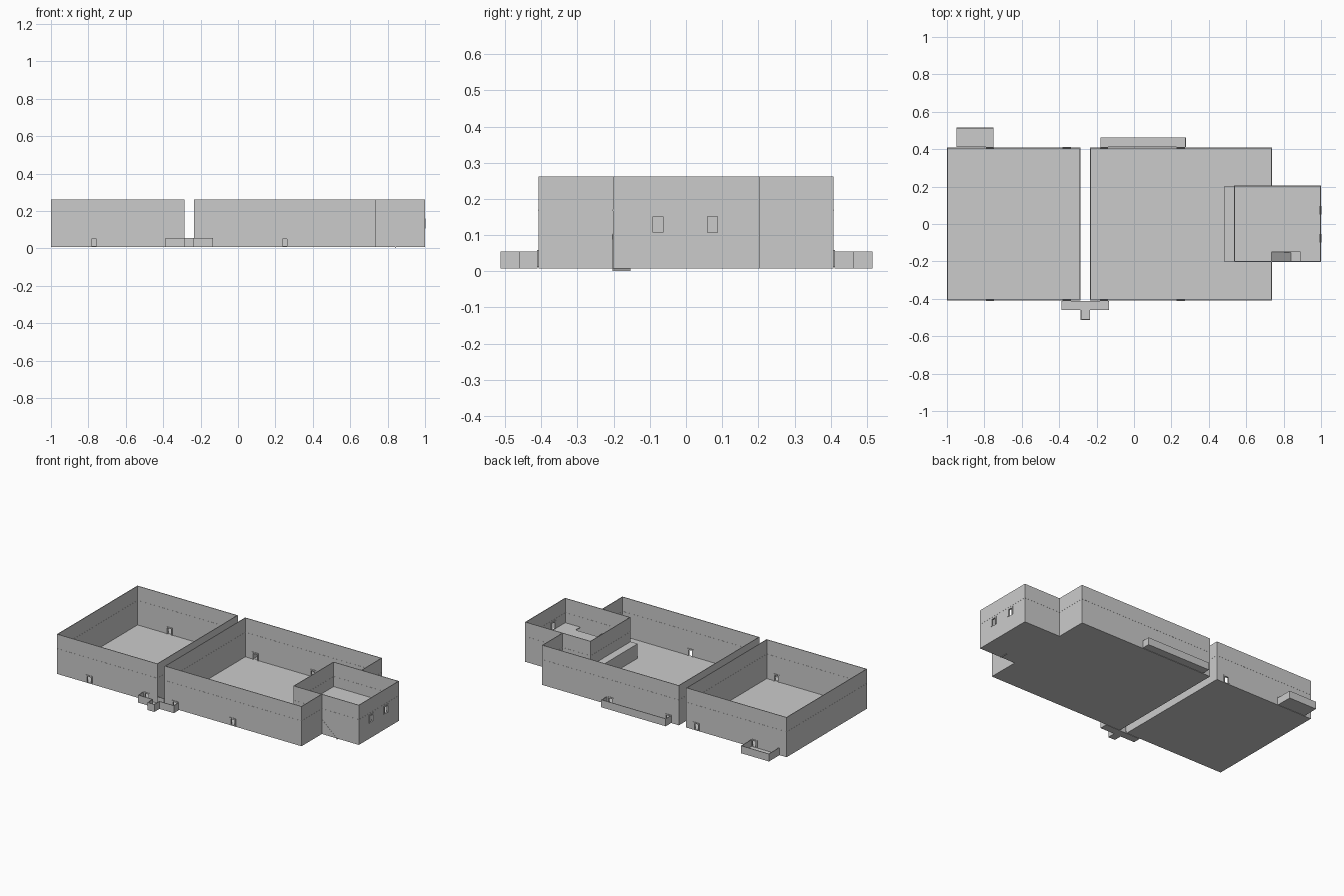
import bpy, bmesh
from mathutils import Vector

if "Cube" in bpy.data.objects:
    bpy.data.objects.remove(bpy.data.objects["Cube"])

T = 0.004          # wall thickness
Z0, Z1 = 0.008, 0.262
MEZZ = 0.105       # upper floor level


def make(name, boxes):
    """One object from a list of (x0, x1, y0, y1, z0, z1) boxes."""
    bm = bmesh.new()
    for x0, x1, y0, y1, z0, z1 in boxes:
        if x1 - x0 < 1e-5 or y1 - y0 < 1e-5 or z1 - z0 < 1e-5:
            continue
        vs = bmesh.ops.create_cube(bm, size=1)['verts']
        for v in vs:
            v.co = Vector((x0 + (v.co.x + .5) * (x1 - x0),
                           y0 + (v.co.y + .5) * (y1 - y0),
                           z0 + (v.co.z + .5) * (z1 - z0)))
    me = bpy.data.meshes.new(name)
    bm.to_mesh(me)
    bm.free()
    ob = bpy.data.objects.new(name, me)
    bpy.context.collection.objects.link(ob)
    return ob


def span(axis, at, a, b, z0, z1, t=T):
    """Box running from a to b along an axis, centred on 'at' across it."""
    if axis == 'x':
        return (a, b, at - t / 2, at + t / 2, z0, z1)
    return (at - t / 2, at + t / 2, a, b, z0, z1)


def wall(name, axis, at, a, b, z0=Z0, z1=Z1, doors=(), w=0.026, h=0.038, sill=0.012):
    """Straight wall with framed door openings at the given positions."""
    boxes, frames, p = [], [], a
    for d in sorted(doors):
        l, r = d - w / 2, d + w / 2
        top = sill + h
        boxes += [span(axis, at, p, l, z0, z1),
                  span(axis, at, l, r, z0, sill),
                  span(axis, at, l, r, top, z1)]
        frames += [span(axis, at, l - .009, l, sill, top + .008, .011),
                   span(axis, at, r, r + .009, sill, top + .008, .011),
                   span(axis, at, l, r, top, top + .008, .011)]
        p = r
    boxes.append(span(axis, at, p, b, z0, z1))
    make(name, boxes)
    if frames:
        make(name + "_door_frames", frames)
    # slim joint line running round the upper part of tall walls
    if z1 > 0.2:
        make(name + "_joint_line", [span(axis, at, a, b, .167, .170, T + .0015)])


def floor(name, x0, x1, y0, y1, z=0.012):
    make(name, [(x0, x1, y0, y1, z - .005, z)])


h = T / 2
Y = 0.408

# two large open-topped halls
for hall, x0, x1, doors in (("left_hall", -1.0, -0.287, (-.77, -.36)),
                            ("right_hall", -0.235, 0.737, (-.16, .25))):
    floor(hall + "_floor", x0, x1, -Y, Y)
    wall(hall + "_front_wall", 'x', -Y + h, x0, x1, doors=doors)
    wall(hall + "_back_wall", 'x', Y - h, x0, x1, doors=doors)
    wall(hall + "_west_wall", 'y', x0 + h, -Y, Y)
wall("left_hall_east_wall", 'y', -0.287 - h, -Y, Y)
wall("right_hall_east_wall_front", 'y', 0.737 - h, -Y, -0.202)
wall("right_hall_east_wall_back", 'y', 0.737 - h, 0.204, Y)

# two-storey annex: lower storey reaches further into the hall
A, B = -0.202, 0.204
floor("annex_ground_floor", 0.737, 1.0, A, B)
for nm, y in (("front", A + h), ("back", B - h)):
    wall("annex_lower_%s_wall" % nm, 'x', y, 0.485, 1.0, Z0, MEZZ)
    wall("annex_upper_%s_wall" % nm, 'x', y, 0.535, 1.0, MEZZ, Z1)
wall("annex_lower_west_wall", 'y', 0.485 + h, A, B, Z0, MEZZ)
wall("annex_upper_west_wall", 'y', 0.535 + h, A, B, MEZZ, Z1)
wall("annex_east_wall", 'y', 1.0 - h, A, B, doors=(-.077, .073),
     w=.028, h=.044, sill=MEZZ + .002)

# upper floor with a stairwell opening
make("annex_upper_floor", [(0.485, 1.0, -0.15, B, MEZZ - .004, MEZZ),
                           (0.485, 0.735, A, -0.15, MEZZ - .004, MEZZ),
                           (0.89, 1.0, A, -0.15, MEZZ - .004, MEZZ)])

# ramp down through the stairwell
ramp = make("stair_ramp", [(0.735, 0.845, A - .001, -0.153, 0, .006)])
for v in ramp.data.vertices:
    if v.co.x < 0.8:
        v.co.z += MEZZ - .006

# low open corridors outside the halls
C = 0.055
for nm, x0, x1, y1 in (("back_left_corridor", -.95, -.75, .515),
                       ("back_middle_corridor", -.18, .278, .463)):
    floor(nm + "_floor", x0, x1, .411, y1)
    make(nm + "_walls", [span('x', y1 - h, x0, x1, Z0, C),
                         span('y', x0 + h, .411, y1, Z0, C),
                         span('y', x1 - h, .411, y1, Z0, C)])

# T-shaped front corridor joining both halls
L, R, SL, SR = -.388, -.133, -.285, -.235
make("front_corridor_floor", [(L, R, -.461, -.411, .007, .012),
                              (SL, SR, -.513, -.461, .007, .012)])
make("front_corridor_walls", [
    span('y', L + h, -.461, -.411, Z0, C), span('y', R - h, -.461, -.411, Z0, C),
    span('x', -.461 + h, L, SL, Z0, C), span('x', -.461 + h, SR, R, Z0, C),
    span('y', SL + h, -.513, -.459, Z0, C), span('y', SR - h, -.513, -.459, Z0, C),
    span('x', -.513 + h, SL, SR, Z0, C), span('x', -.411 - h, SL, SR, Z0, C)])
